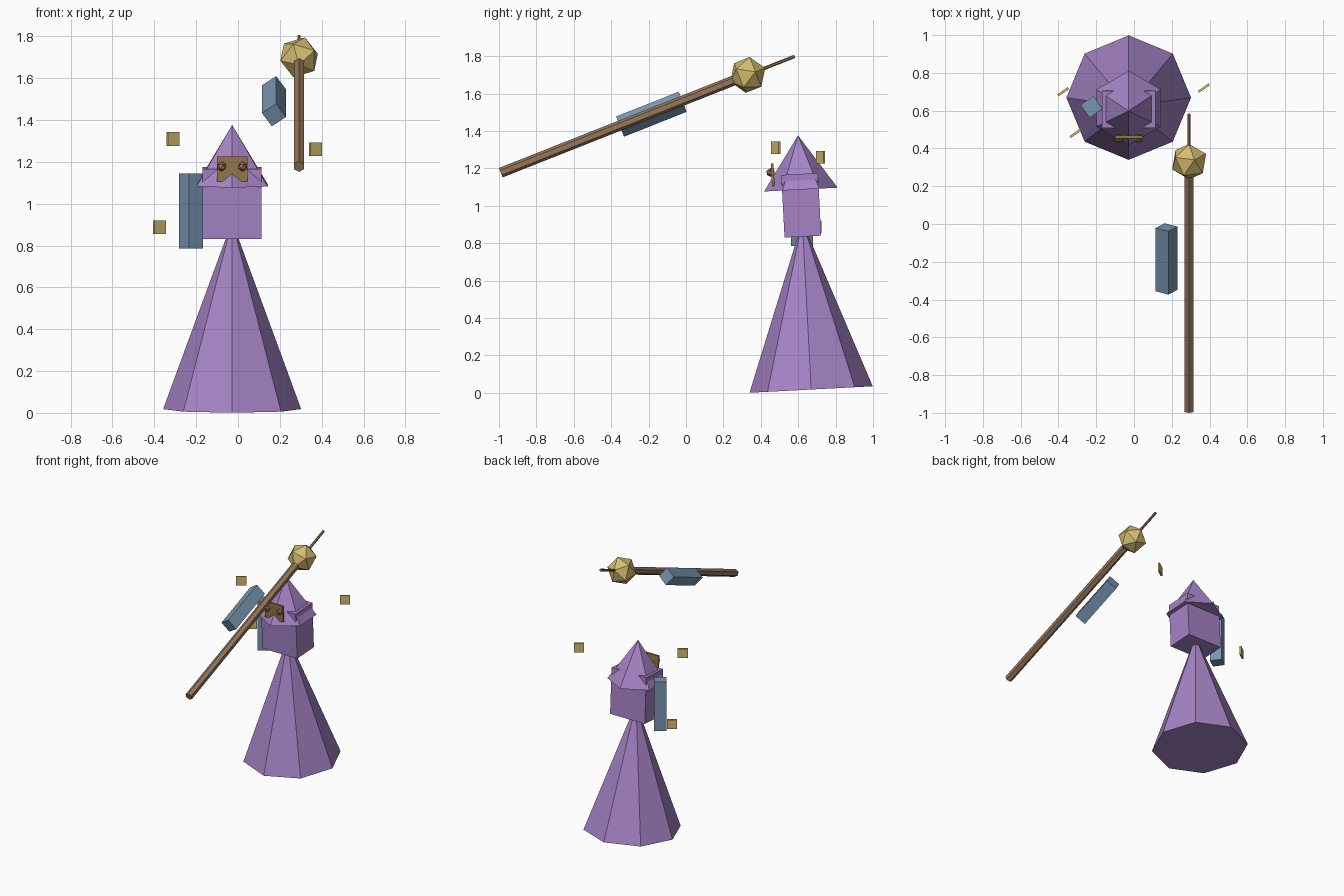
import bpy, bmesh
from math import radians
from mathutils import Matrix, Vector

cube = bpy.data.objects.get("Cube")
if cube:
    bpy.data.objects.remove(cube, do_unlink=True)


def material(name, rgb):
    m = bpy.data.materials.new(name)
    m.use_nodes = True
    m.diffuse_color = (*rgb, 1)
    m.node_tree.nodes["Principled BSDF"].inputs["Base Color"].default_value = (*rgb, 1)
    return m


purple = material("purple cloth", (0.38, 0.23, 0.56))
blue = material("slate blue", (0.19, 0.30, 0.44))
gold = material("gold", (0.66, 0.50, 0.16))
wood = material("wood", (0.30, 0.185, 0.105))
bronze = material("bronze", (0.31, 0.19, 0.07))


def finish(name, bm, mat, loc, pitch=0, yaw=0):
    """Turn about the part's own axis, then tilt about x, then place."""
    turn = Matrix.Rotation(radians(pitch), 4, 'X') @ Matrix.Rotation(radians(yaw), 4, 'Z')
    bm.transform(turn)
    me = bpy.data.meshes.new(name)
    bm.to_mesh(me)
    bm.free()
    me.materials.append(mat)
    ob = bpy.data.objects.new(name, me)
    ob.location = loc
    bpy.context.collection.objects.link(ob)
    return ob


def box(name, size, mat, loc, pitch=0, yaw=0):
    bm = bmesh.new()
    bmesh.ops.create_cube(bm, size=1)
    bmesh.ops.scale(bm, vec=size, verts=bm.verts)
    return finish(name, bm, mat, loc, pitch, yaw)


def cone(name, sides, r1, r2, height, mat, loc, pitch=0):
    """Cone or rod standing on its location."""
    bm = bmesh.new()
    bmesh.ops.create_cone(bm, cap_ends=True, segments=sides, radius1=r1, radius2=r2,
                          depth=height, matrix=Matrix.Translation((0, 0, height / 2)))
    bmesh.ops.remove_doubles(bm, verts=bm.verts, dist=1e-5)
    return finish(name, bm, mat, loc, pitch)


def ball(name, radius, mat, loc, pitch=0):
    bm = bmesh.new()
    bmesh.ops.create_icosphere(bm, subdivisions=1, radius=radius)
    return finish(name, bm, mat, loc, pitch)


# Figure: robe, head and pointed hat share a slight forward lean
LEAN = 3
MID = -0.028
cone("robe", 8, 0.33, 0, 0.9, purple, (MID, 0.669, 0.018), LEAN)
box("head", (0.283, 0.196, 0.335), purple, (MID, 0.616, 1.003), LEAN)
cone("hat", 6, 0.197, 0, 0.29, purple, (MID, 0.614, 1.087), LEAN)

# Mask with two round eyes
box("mask", (0.147, 0.014, 0.12), bronze, (MID, 0.464, 1.166), LEAN)
for side, name in ((-1, "right_eye"), (1, "left_eye")):
    ball(name, 0.024, bronze, (MID + side * 0.05, 0.452, 1.178), LEAN)

# Floating gold charms
for i, loc in enumerate(((0.37, 0.72, 1.26), (-0.31, 0.48, 1.31), (-0.375, 0.70, 0.887))):
    box(f"charm_{i + 1}", (0.068, 0.012, 0.066), gold, loc, 0, 35)

# Staff: shaft, faceted orb and thin tip along one sloping axis
TILT = -68.4
axis = Matrix.Rotation(radians(TILT), 3, 'X') @ Vector((0, 0, 1))
orb = Vector((0.292, 0.33, 1.70))
cone("staff_shaft", 6, 0.027, 0.027, 1.42, wood, orb - axis * 1.42, TILT)
ball("staff_orb", 0.1, gold, orb, TILT)
cone("staff_tip", 6, 0.009, 0.009, 0.27, bronze, orb, TILT)

# Arms, one hanging and one raised along the staff
ARM = (0.083, 0.083, 0.36)
box("right_arm", ARM, blue, (-0.225, 0.62, 0.965), 0, 35)
box("left_arm", ARM, blue, (0.172, -0.185, 1.49), TILT, -35)
